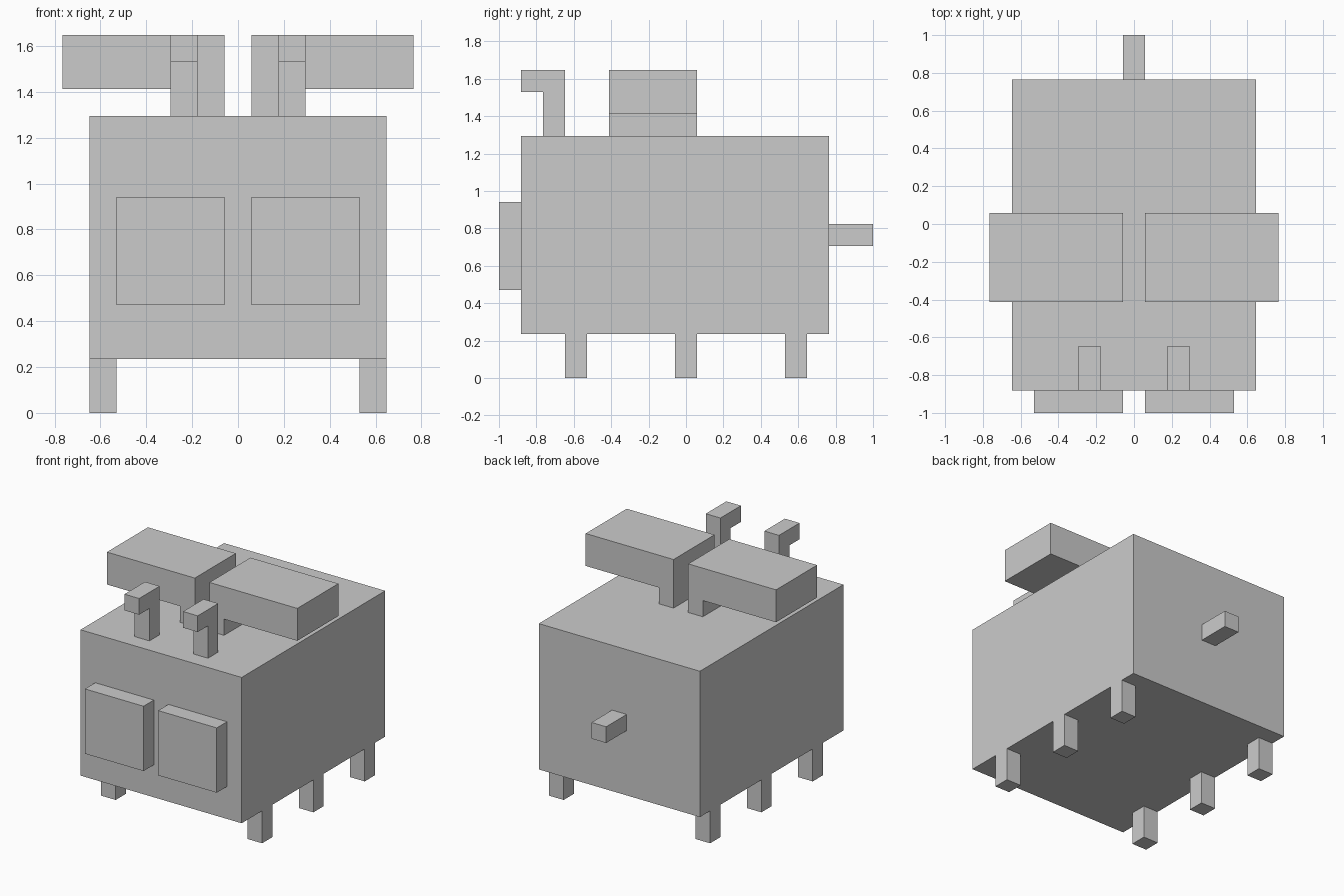
import bpy, bmesh
from mathutils import Vector

if "Cube" in bpy.data.objects:
    bpy.data.objects.remove(bpy.data.objects["Cube"])

U = 2 / 17  # the model sits on a grid of 17 units along its length


def prism(name, base, sweep, mirror=False):
    """Sweep a flat outline (grid units) along a vector; optionally mirror in x."""
    bm = bmesh.new()
    face = bm.faces.new([bm.verts.new(Vector(p) * U) for p in base])
    ext = bmesh.ops.extrude_face_region(bm, geom=[face], use_keep_orig=True)
    top = [v for v in ext["geom"] if isinstance(v, bmesh.types.BMVert)]
    bmesh.ops.translate(bm, verts=top, vec=Vector(sweep) * U)
    bmesh.ops.recalc_face_normals(bm, faces=bm.faces)
    mesh = bpy.data.meshes.new(name)
    bm.to_mesh(mesh)
    bm.free()
    obj = bpy.data.objects.new(name, mesh)
    bpy.context.collection.objects.link(obj)
    if mirror:
        mod = obj.modifiers.new("mirror", "MIRROR")
        mod.use_axis[0] = True
        mod.use_mirror_merge = False
    return obj


def box(name, x, y, z, mirror=False):
    base = [(x[0], y[0], z[0]), (x[1], y[0], z[0]),
            (x[1], y[1], z[0]), (x[0], y[1], z[0])]
    return prism(name, base, (0, 0, z[1] - z[0]), mirror)


# Body and stinger
box("body", (-5.5, 5.5), (-7.5, 6.5), (2, 11))
box("stinger", (-0.5, 0.5), (6.5, 8.5), (6, 7))

# Eye panels
box("eyes", (0.5, 4.5), (-8.5, -7.5), (4, 8), mirror=True)

# Three pairs of legs
for part, y in (("front_legs", -5.5), ("middle_legs", -0.5), ("back_legs", 4.5)):
    box(part, (4.5, 5.5), (y, y + 1), (0, 2), mirror=True)

# Antennae: bent forward at the top
antenna = [(-5.5, 11), (-5.5, 14), (-7.5, 14), (-7.5, 13), (-6.5, 13), (-6.5, 11)]
prism("antennae", [(1.5, y, z) for y, z in antenna], (1, 0, 0), mirror=True)

# Wings: thick slab on a narrow root
wing = [(0.5, 11), (1.5, 11), (1.5, 12), (6.5, 12), (6.5, 14), (0.5, 14)]
prism("wings", [(x, -3.5, z) for x, z in wing], (0, 4, 0), mirror=True)
